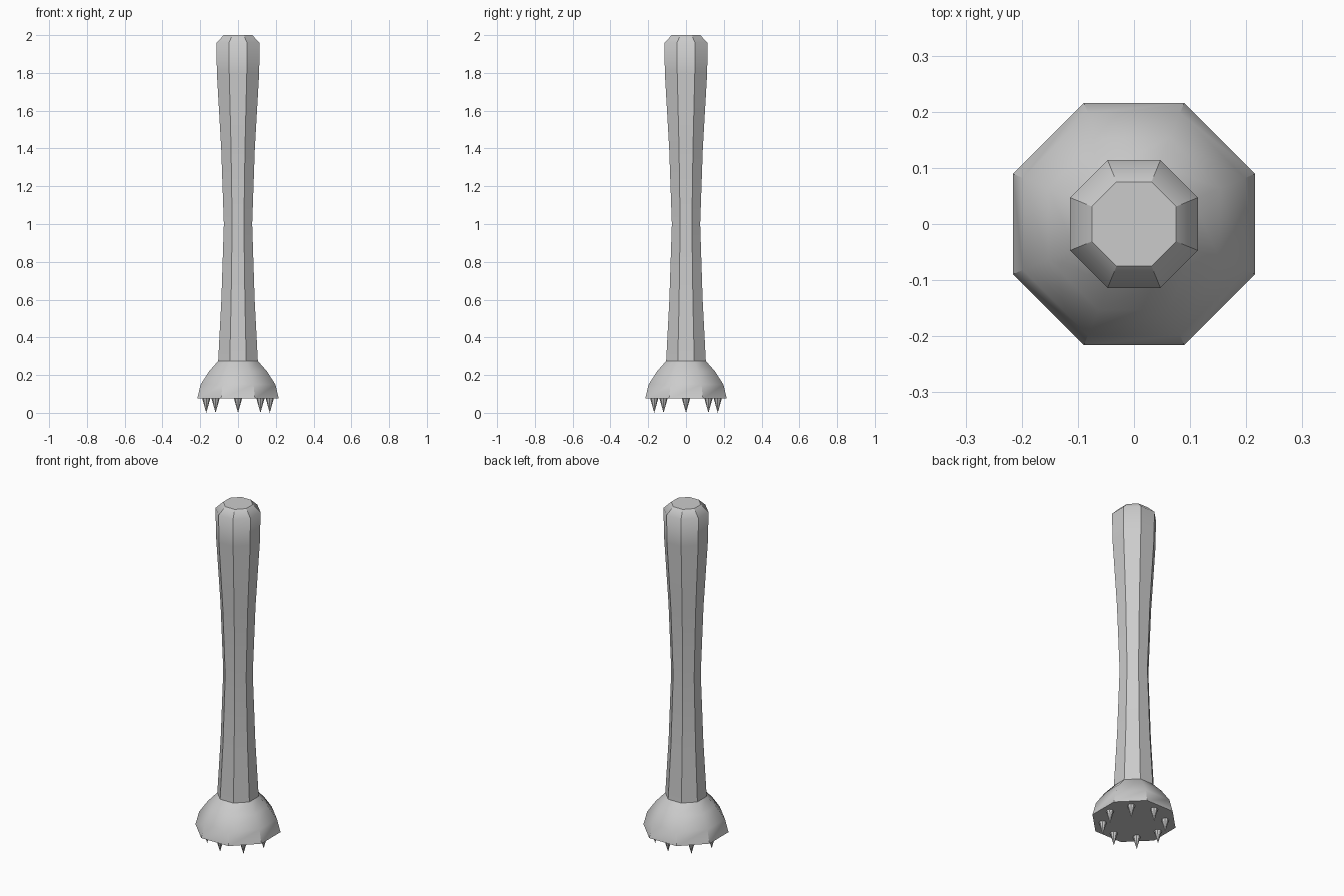
import bpy, bmesh
from math import pi, sin, cos

cube = bpy.data.objects.get("Cube")
if cube:
    bpy.data.objects.remove(cube, do_unlink=True)

SIDES = 8
metal = bpy.data.materials.new("plain_grey")
metal.use_nodes = True
GREY = (0.6, 0.6, 0.6, 1)
metal.diffuse_color = GREY
metal.node_tree.nodes["Principled BSDF"].inputs["Base Color"].default_value = GREY


def finish(bm, name):
    bmesh.ops.recalc_face_normals(bm, faces=bm.faces)
    mesh = bpy.data.meshes.new(name)
    bm.to_mesh(mesh)
    bm.free()
    mesh.materials.append(metal)
    obj = bpy.data.objects.new(name, mesh)
    bpy.context.collection.objects.link(obj)
    return obj


def octagonal_lathe(name, profile, crease_below):
    """Loft octagons (half width, z); upright edges are sharp below a height."""
    bm = bmesh.new()
    rings = []
    for half, z in profile:
        r = half / cos(pi / SIDES)
        angles = [(i + 0.5) * 2 * pi / SIDES for i in range(SIDES)]
        rings.append([bm.verts.new((r * cos(a), r * sin(a), z)) for a in angles])
    for low, high in zip(rings, rings[1:]):
        for i in range(SIDES):
            j = (i + 1) % SIDES
            bm.faces.new((low[i], low[j], high[j], high[i])).smooth = True
            edge = bm.edges.get((low[i], high[i]))
            edge.smooth = high[i].co.z > crease_below
    # flat end caps with crisp rims
    for ring in (rings[0], rings[-1]):
        cap = bm.faces.new(ring)
        for edge in cap.edges:
            edge.smooth = False
    return finish(bm, name)


# Waisted handle with a chamfered top
octagonal_lathe("handle", [(0.105, 0.275), (0.088, 0.6), (0.075, 1.0), (0.089, 1.4),
                           (0.112, 1.8), (0.114, 1.96), (0.075, 2.0)], 3)

# Domed head
octagonal_lathe("head", [(0.216, 0.075), (0.198, 0.15), (0.153, 0.22),
                         (0.105, 0.275)], 0.16)

# Ring of teeth under the head
for k in range(8):
    a = k * pi / 4
    bm = bmesh.new()
    bmesh.ops.create_cone(bm, cap_ends=True, segments=8, radius1=0, radius2=0.021, depth=0.075)
    bmesh.ops.remove_doubles(bm, verts=bm.verts, dist=0.0001)
    tooth = finish(bm, f"tooth_{k + 1}")
    tooth.location = (0.168 * cos(a), 0.168 * sin(a), 0.0375)
    tooth.rotation_euler.z = a
